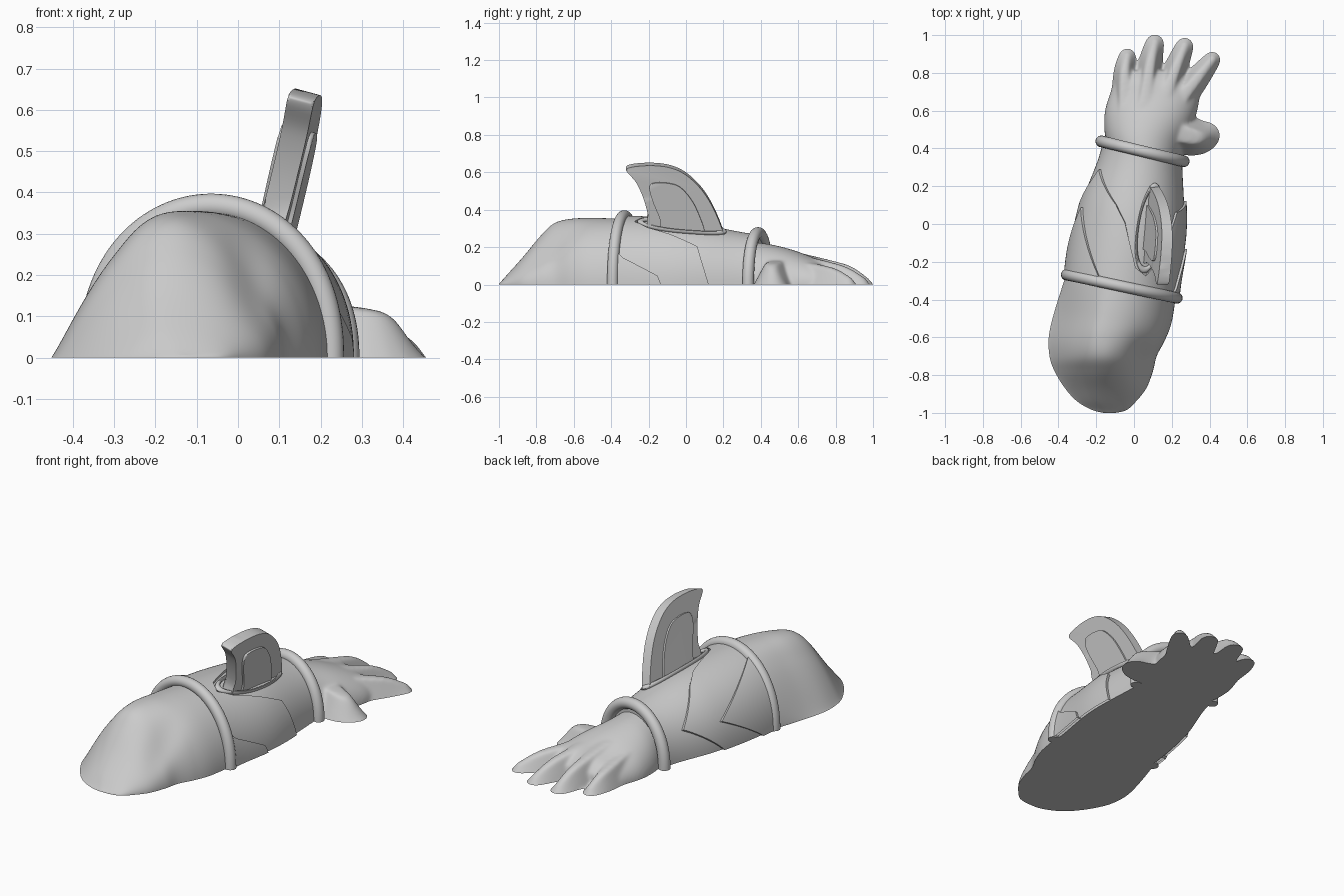
import bpy, bmesh, math
from mathutils import Vector
from math import sin, cos, pi, radians, exp

if "Cube" in bpy.data.objects:
    bpy.data.objects.remove(bpy.data.objects["Cube"])

grey = bpy.data.materials.new("plain_grey")
grey.use_nodes = True
grey.diffuse_color = (0.6, 0.6, 0.6, 1)
grey.node_tree.nodes["Principled BSDF"].inputs["Base Color"].default_value = (0.6, 0.6, 0.6, 1)


def finish(name, bm, angle=40):
    bmesh.ops.recalc_face_normals(bm, faces=bm.faces)
    me = bpy.data.meshes.new(name)
    bm.to_mesh(me)
    bm.free()
    ob = bpy.data.objects.new(name, me)
    bpy.context.collection.objects.link(ob)
    me.materials.append(grey)
    bpy.ops.object.select_all(action="DESELECT")
    ob.select_set(True)
    bpy.context.view_layer.objects.active = ob
    bpy.ops.object.shade_smooth_by_angle(angle=radians(angle))
    return ob


def add_grid(bm, nu, nv, f, wrap_u=False, wrap_v=False, caps=False):
    rows = [[bm.verts.new(f(i, j)) for j in range(nv)] for i in range(nu)]
    for i in range(nu if wrap_u else nu - 1):
        a, b = rows[i], rows[(i + 1) % nu]
        for j in range(nv if wrap_v else nv - 1):
            k = (j + 1) % nv
            bm.faces.new((a[j], a[k], b[k], b[j]))
    if caps:
        bm.faces.new(rows[0])
        bm.faces.new(rows[-1])


def spline(pts, t, closed=False):
    """Smooth curve through tuples, t counted in points."""
    n = len(pts)
    i = math.floor(t) if closed else min(int(t), n - 2)
    u = t - i
    p = [pts[k % n] if closed else pts[max(0, min(n - 1, k))] for k in range(i - 1, i + 3)]
    return [0.5 * (2 * b + (c - a) * u + (2 * a - 5 * b + 4 * c - d) * u * u
                   + (3 * b - a - 3 * c + d) * u ** 3) for a, b, c, d in zip(*p)]


def arch(st, th, off=0.0, power=1.0):
    """Point on a half-round section: y, left x, right x, height, slant."""
    y, xl, xr, h, s = st
    hw = (xr - xl) / 2
    return Vector(((xl + xr) / 2 + (hw + off) * cos(th), y - s * hw * cos(th),
                   (h + off) * max(0, sin(th)) ** power))


def polyline(pts, x):
    for (a, ya), (b, yb) in zip(pts, pts[1:]):
        if x <= b:
            return ya + (yb - ya) * (x - a) / (b - a)
    return pts[-1][1]


def ease(x):
    x = max(0, min(1, x))
    return x * x * (3 - 2 * x)


# Elbow and upper forearm
elbow = [(-1.0, -.16, -.10, .005, 0), (-.985, -.22, -.04, .02, 0), (-.94, -.3, .01, .07, 0),
         (-.87, -.365, .065, .145, 0), (-.78, -.42, .1, .243, 0), (-.7, -.447, .12, .315, 0),
         (-.6, -.45, .165, .349, .04), (-.48, -.415, .2, .355, .12), (-.3, -.35, .225, .35, .2)]


def elbow_point(i, j):
    st = spline(elbow, i * 8 / 64)
    th = pi * j / 64
    # Straighter slope on the outer side, fading toward the cuff
    p = arch(st, th, power=1 + 1.3 * ease(-2 * cos(th)) * (1 - .8 * ease((st[0] + .6) / .3)))
    # Shallow hollow beside a ridge
    dent = exp(-((p.x - .05) / .07) ** 2 - ((p.y + .76) / .13) ** 2)
    ridge = exp(-((p.x + .15) / .08) ** 2 - ((p.y + .76) / .12) ** 2)
    p.z *= 1 - .2 * dent + .06 * ridge
    return p


bm = bmesh.new()
add_grid(bm, 65, 65, elbow_point, wrap_v=True, caps=True)
finish("elbow", bm, 60)

# Bracer sleeve
sleeve = [(-.33, -.345, .215, .355, .22), (.03, -.282, .265, .33, .23), (.385, -.165, .255, .268, .25)]
fullness = .91


def on_sleeve(y, th, off=0.0):
    t = max(0, min(2, (y + .33) / .3575))
    st = spline(sleeve, t)
    st[0] = y
    return arch(st, th, off, fullness)


bm = bmesh.new()
add_grid(bm, 33, 65, lambda i, j: on_sleeve(-.33 + .715 * i / 32, pi * j / 64), wrap_v=True, caps=True)
finish("bracer_sleeve", bm)

# Layered zigzag plates: front edge given as angle, y
plates = {
    "bracer_long_plate": (.014, [(0, .18), (36, .11), (48, -.04), (56, -.17), (66, -.25), (78, -.22),
                                 (97, 0), (110, .08), (150, .24), (180, .02)]),
    "bracer_short_plate": (.027, [(0, -.07), (6, -.09), (20, -.28), (26, -.32), (112, -.32),
                                  (156, .03), (180, -.23)])}
for name, (lift, edge) in plates.items():
    def plate_point(i, j):
        y = -.33 + (polyline(edge, i) + .33) * min(j, 12) / 12
        return on_sleeve(y, radians(i), lift if j < 13 else -.01)
    bm = bmesh.new()
    add_grid(bm, 181, 14, plate_point)
    finish(name, bm)

# Rolled cuffs at both ends
for name, y, r, off in (("back_cuff", -.33, .03, .012), ("front_cuff", .385, .031, .008)):
    def cuff_point(i, j):
        a = 2 * pi * j / 20
        st = list(sleeve[0 if y < 0 else 2])
        st[0] = y + r * sin(a)
        return arch(st, pi * i / 64, off + r * cos(a), fullness)
    bm = bmesh.new()
    add_grid(bm, 65, 20, cuff_point, wrap_v=True, caps=True)
    finish(name, bm)


# Oval rim around the fin
def rim_point(i, j):
    f, a = 2 * pi * i / 64, 2 * pi * j / 10
    k = 1 + .08 * cos(a)
    return on_sleeve(.22 * k * sin(f), radians(69 + 14 * k * cos(f)), .008 + .012 * sin(a))


bm = bmesh.new()
add_grid(bm, 64, 10, rim_point, wrap_u=True, wrap_v=True)
finish("fin_rim", bm)

# Leaning fin and its raised side panels, outlines as y, z
fin = [(-.19, .25), (-.2, .36), (-.225, .46), (-.265, .55), (-.315, .61), (-.315, .628), (-.26, .64),
       (-.17, .643), (-.08, .63), (0, .592), (.08, .517), (.14, .425), (.19, .31), (.2, .25), (.1, .22)]
panel = [(-.11, .25), (-.14, .36), (-.18, .46), (-.195, .53), (-.165, .553), (-.09, .55),
         (-.03, .528), (.03, .46), (.07, .38), (.1, .29), (.08, .25)]
lean = .27
for name, outline, half in (("fin", fin, .031), ("fin_side_panels", panel, .042)):
    n = len(outline) * 6

    def fin_point(i, j):
        y, z = spline(outline, i / 6, closed=True)
        # Blade thins toward its rear edge
        s = half * (1 - .4 * (y + .3)) * (2 * j - 1)
        return (.153 + lean * (z - .62) + .09 * (y + .3) + s, y, z - lean * s)
    bm = bmesh.new()
    add_grid(bm, n, 2, fin_point, wrap_u=True)
    for side in (0, 1):
        bm.verts.ensure_lookup_table()
        bm.faces.new([bm.verts[2 * i + side] for i in range(n)])
    rims = [e for e in bm.edges if any(len(f.verts) > 4 for f in e.link_faces)]
    bmesh.ops.bevel(bm, geom=rims, offset=.008, segments=3, affect="EDGES", profile=.5)
    finish(name, bm, 35)

# Hand: palm, fingers and thumb fused into one skin
palm = [(.33, -.13, .23, .23, .2), (.45, -.155, .26, .215, .15), (.57, -.155, .32, .185, .08),
        (.68, -.13, .345, .145, 0), (.76, -.1, .3, .115, 0), (.81, -.06, .25, .07, 0)]


def palm_point(i, j):
    p = arch(spline(palm, i * 5 / 20), pi * max(0, min(32, j - 1)) / 32)
    if j in (0, 34):
        p.z = -.05
    return p


bm = bmesh.new()
add_grid(bm, 21, 35, palm_point, wrap_v=True, caps=True)
# Each digit flares to the ground: root, knuckle, tip as x, y, height, then ground radii
digits = [((-.05, .6, .13), (-.05, .79, .09), (-.035, .885, .035), .075, .044),
          ((.05, .6, .165), (.085, .84, .105), (.11, .955, .035), .08, .048),
          ((.14, .6, .155), (.22, .82, .1), (.268, .94, .035), .08, .046),
          ((.2, .6, .125), (.335, .77, .088), (.415, .87, .035), .085, .042),
          ((.18, .5, .13), (.32, .46, .108), (.385, .468, .045), .125, .069)]
sunk = .03
for root, knuckle, tip, r0, r1 in digits:
    for k in range(31):
        t = k / 30
        x, y, top = spline([root, knuckle, tip], 2 * t)
        r = r0 + (r1 - r0) * t
        cone = bmesh.ops.create_cone(bm, cap_ends=True, segments=20, depth=top + sunk,
                                     radius1=r * (1 + .6 * sunk / top), radius2=r * .4)
        bmesh.ops.translate(bm, verts=cone["verts"], vec=(x, y, (top - sunk) / 2))
hand = finish("hand", bm)
remesh = hand.modifiers.new("fuse", "REMESH")
remesh.mode = "VOXEL"
remesh.voxel_size = .008
relax = hand.modifiers.new("relax", "SMOOTH")
relax.factor = .5
relax.iterations = 18
bpy.context.view_layer.update()
fused = hand.evaluated_get(bpy.context.evaluated_depsgraph_get())
bm = bmesh.new()
bm.from_mesh(fused.to_mesh())
fused.to_mesh_clear()
bpy.data.objects.remove(hand)
# Flat cut along the ground
cut = bmesh.ops.bisect_plane(bm, geom=bm.verts[:] + bm.edges[:] + bm.faces[:],
                             plane_co=(0, 0, 0), plane_no=(0, 0, 1), clear_inner=True)
bmesh.ops.edgeloop_fill(bm, edges=[e for e in cut["geom_cut"] if isinstance(e, bmesh.types.BMEdge)])
finish("hand", bm, 60)
